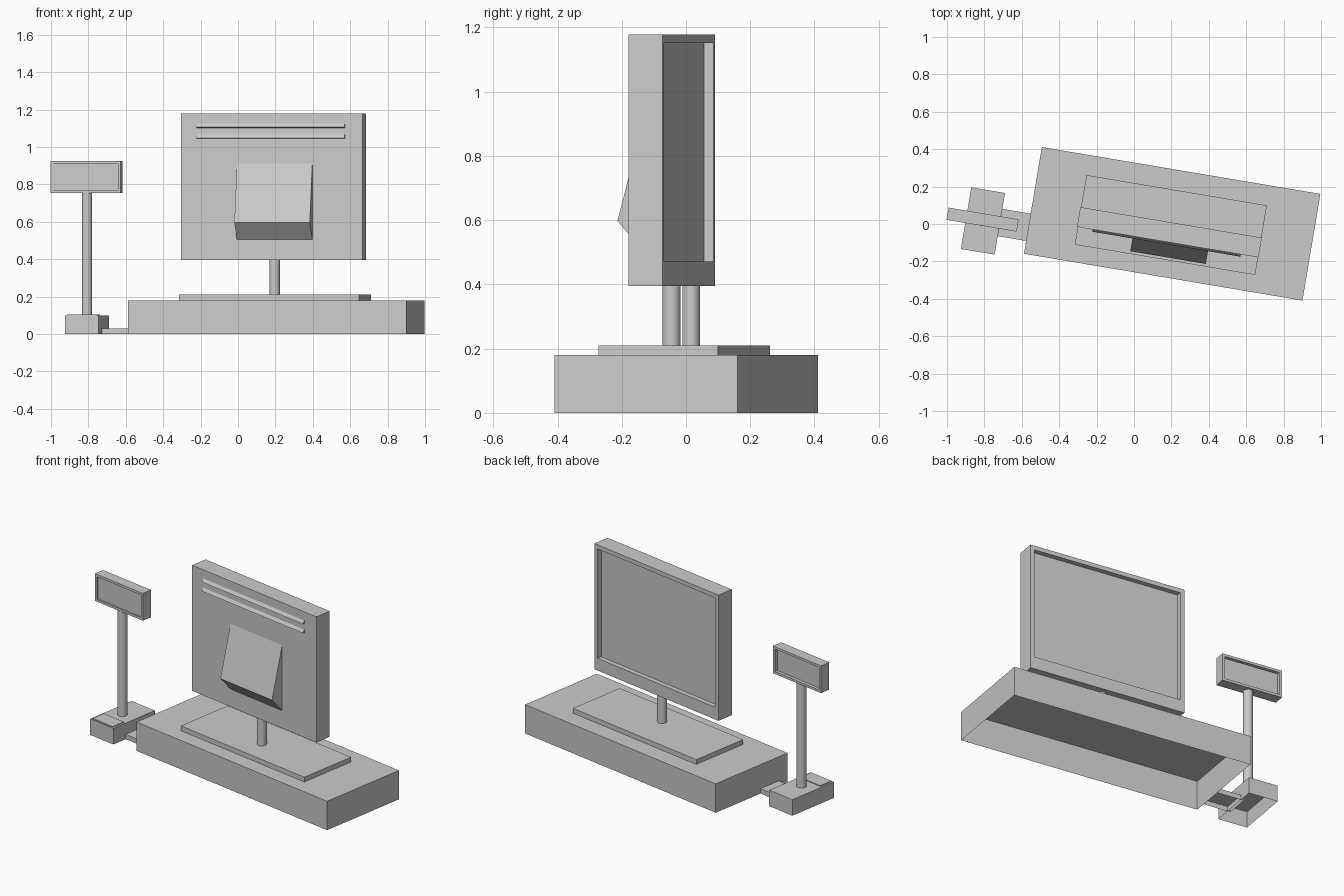
import bpy, bmesh, math
from mathutils import Matrix, Vector

if "Cube" in bpy.data.objects:
    bpy.data.objects.remove(bpy.data.objects["Cube"])

# The whole set is turned about z; every part is built in this local frame
FRAME = Matrix.Translation((0.204, 0.001, 0)) @ Matrix.Rotation(math.radians(-9.55), 4, 'Z')


def finish(bm, name):
    mesh = bpy.data.meshes.new(name)
    bmesh.ops.recalc_face_normals(bm, faces=bm.faces)
    bm.transform(FRAME)
    bm.to_mesh(mesh)
    bm.free()
    obj = bpy.data.objects.new(name, mesh)
    bpy.context.collection.objects.link(obj)
    return obj


def box_bm(x0, x1, y0, y1, z0, z1):
    bm = bmesh.new()
    size = Vector((x1 - x0, y1 - y0, z1 - z0))
    mid = Vector((x0 + x1, y0 + y1, z0 + z1)) / 2
    bmesh.ops.create_cube(bm, size=1, matrix=Matrix.Translation(mid) @ Matrix.Diagonal(size).to_4x4())
    return bm


def face_towards(bm, direction):
    bm.normal_update()
    return max(bm.faces, key=lambda f: f.normal.dot(Vector(direction)))


def open_box(name, *dims):
    bm = box_bm(*dims)
    bmesh.ops.delete(bm, geom=[face_towards(bm, (0, 0, -1))], context='FACES_ONLY')
    return finish(bm, name)


def recess(bm, side, border, depth, extra_bottom=0.0):
    # sink a panel into the face looking along y * side
    face = face_towards(bm, (0, side, 0))
    bmesh.ops.inset_region(bm, faces=[face], thickness=border, use_even_offset=True)
    low = min(v.co.z for v in face.verts)
    for v in face.verts:
        if v.co.z < low + 1e-4:
            v.co.z += extra_bottom
    sunk = bmesh.ops.extrude_discrete_faces(bm, faces=[face])['faces'][0]
    for v in sunk.verts:
        v.co.y -= side * depth


def prism(name, profile, x0, x1):
    # (y, z) profile swept along x
    bm = bmesh.new()
    face = bm.faces.new([bm.verts.new((x0, y, z)) for y, z in profile])
    ext = bmesh.ops.extrude_face_region(bm, geom=[face])['geom']
    bmesh.ops.translate(bm, vec=(x1 - x0, 0, 0), verts=[g for g in ext if isinstance(g, bmesh.types.BMVert)])
    return finish(bm, name)


def post(name, x, y, z0, z1, r=0.028):
    bm = bmesh.new()
    bmesh.ops.create_cone(bm, cap_ends=True, segments=16, radius1=r, radius2=r, depth=z1 - z0,
                          matrix=Matrix.Translation((x, y, (z0 + z1) / 2)))
    obj = finish(bm, name)
    bpy.ops.object.select_all(action='DESELECT')
    obj.select_set(True)
    bpy.context.view_layer.objects.active = obj
    bpy.ops.object.shade_smooth_by_angle(angle=math.radians(35))


# Main base and the plate under the monitor
open_box("main_base", -0.755, 0.755, -0.289, 0.289, 0, 0.18)
open_box("monitor_foot", -0.495, 0.483, -0.196, 0.181, 0.18, 0.21)
post("monitor_post", 0, -0.047, 0.21, 0.40)

# Monitor body with sunken screen on its back side
FRONT = -0.1005
bm = box_bm(-0.499, 0.485, FRONT, 0.0065, 0.395, 1.178)
recess(bm, 1, 0.026, 0.03, extra_bottom=0.05)
finish(bm, "monitor_body")

# Wedge housing and two vent louvres on the front side
prism("rear_housing", [(FRONT, 0.912), (FRONT - 0.081, 0.597), (FRONT, 0.505)], -0.196, 0.213)
for i, z in enumerate((1.045, 1.102)):
    prism(f"vent_louvre_{i + 1}", [(FRONT, z + 0.022), (FRONT - 0.012, z + 0.004), (FRONT, z)], -0.413, 0.389)

# Small side base, its thin front pad and the link to the main base
SX, SY = -1.0, -0.153
open_box("side_base", SX - 0.0915, SX + 0.0915, SY - 0.167, SY + 0.167, 0, 0.10)
open_box("side_base_pad", SX - 0.08, SX + 0.08, SY - 0.16, SY - 0.07, 0.10, 0.105)
open_box("base_link", -0.925, -0.755, -0.22, -0.072, 0, 0.03)

# Pole display with a panel on both sides
post("display_pole", SX, SY, 0.10, 0.757)
bm = box_bm(SX - 0.193, SX + 0.187, -0.179, -0.113, 0.755, 0.925)
recess(bm, -1, 0.015, 0.008)
recess(bm, 1, 0.015, 0.02)
finish(bm, "pole_display")
